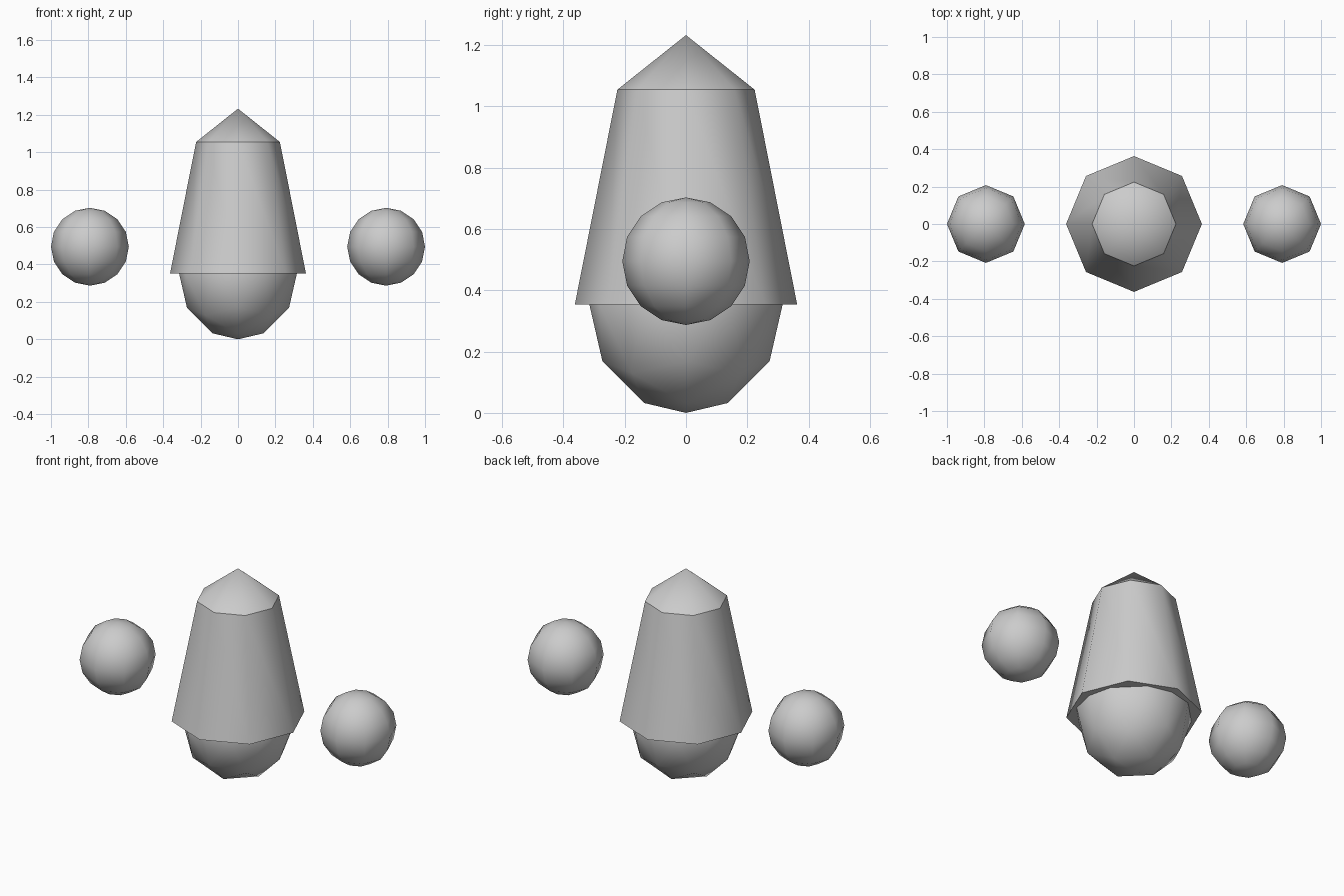
import bpy, bmesh
from mathutils import Vector, Matrix

if "Cube" in bpy.data.objects:
    bpy.data.objects.remove(bpy.data.objects["Cube"])

SIDES = 8


def finish(name, bm, smooth=True):
    bmesh.ops.recalc_face_normals(bm, faces=bm.faces[:])
    for f in bm.faces:
        f.smooth = smooth and len(f.verts) <= 4   # end discs stay flat
    mesh = bpy.data.meshes.new(name)
    bm.to_mesh(mesh)
    bm.free()
    obj = bpy.data.objects.new(name, mesh)
    bpy.context.collection.objects.link(obj)
    return obj


def cone(name, r1, r2, z1, z2, caps):
    bm = bmesh.new()
    bmesh.ops.create_cone(bm, cap_ends=caps, segments=SIDES, radius1=r1, radius2=r2,
                          depth=z2 - z1,
                          matrix=Matrix.Translation((0, 0, (z1 + z2) / 2)))
    bmesh.ops.remove_doubles(bm, verts=bm.verts[:], dist=1e-5)
    if not caps:
        bmesh.ops.delete(bm, geom=[f for f in bm.faces if len(f.verts) > 4],
                         context='FACES')
    return finish(name, bm)


# Rounded base: octahedron split in three along each edge, pushed onto a sphere
R, N = 0.305, 3
bm = bmesh.new()
for i in range(-N, N + 1):
    for j in range(-N, N + 1):
        for k in range(-N, N + 1):
            if abs(i) + abs(j) + abs(k) == N:
                bm.verts.new(Vector((i, j, k)).normalized() * R)
bmesh.ops.convex_hull(bm, input=bm.verts[:])
for v in bm.verts:
    # equator and upper half sit slightly higher and wider, inside the body
    if v.co.z > -0.01:
        v.co = Vector((v.co.x * 1.035, v.co.y * 1.035, v.co.z + 0.05))
    v.co.z += R
finish("rounded_base", bm)

# Tapered body with a flat underside, and its pointed top
cone("tapered_body", 0.363, 0.224, 0.353, 1.055, True)
cone("pointed_top", 0.224, 0.0, 1.055, 1.233, False)

# Floating side balls
for side, label in ((-1, "left"), (1, "right")):
    bm = bmesh.new()
    bmesh.ops.create_uvsphere(bm, u_segments=SIDES, v_segments=8, radius=0.208,
                              matrix=Matrix.Translation((side * 0.792, 0, 0.495)))
    finish(label + "_ball", bm)
